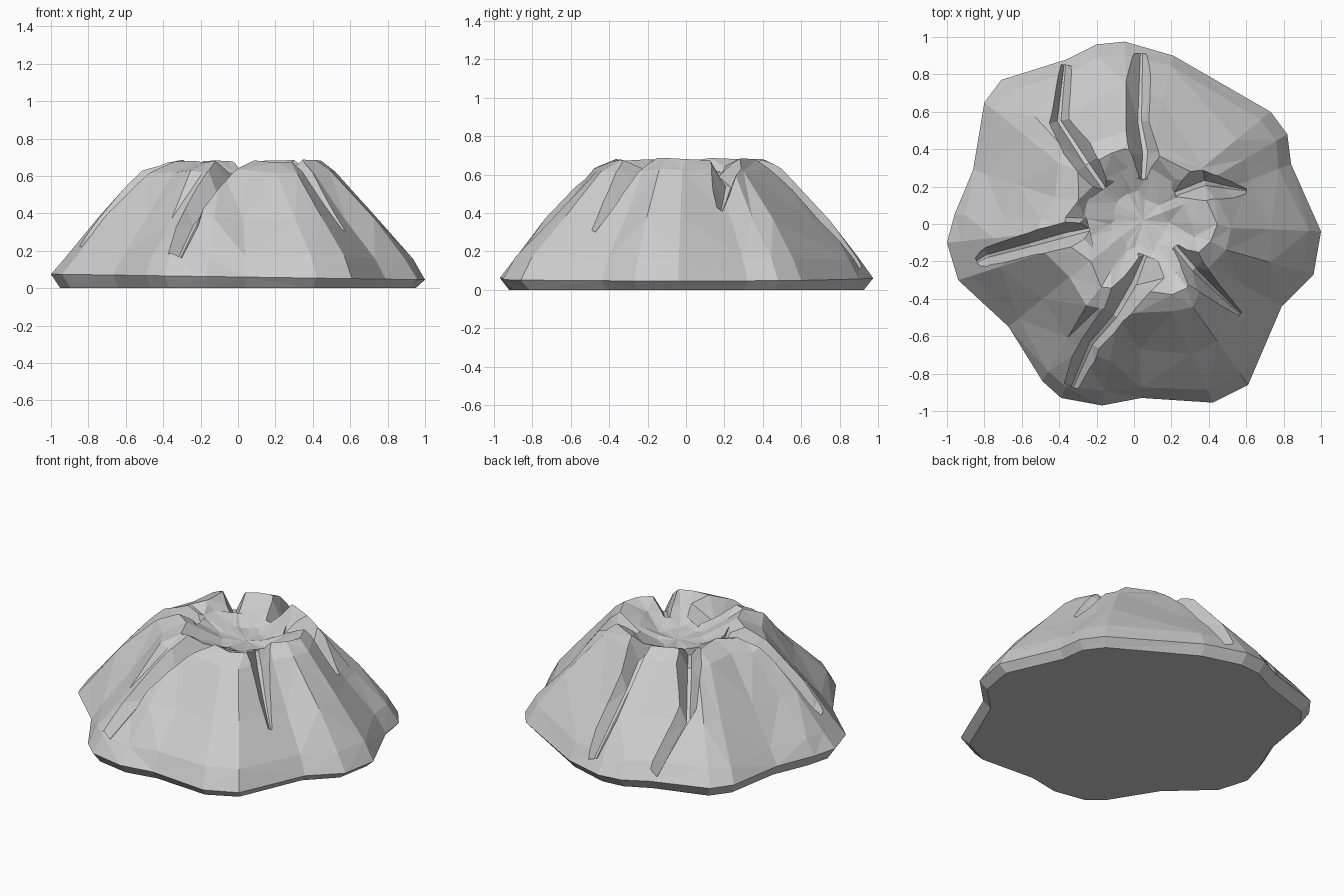
import bpy, bmesh, math, random
from mathutils import Vector

if "Cube" in bpy.data.objects:
    bpy.data.objects.remove(bpy.data.objects["Cube"])

random.seed(4)

# Foot outline seen from above, counter-clockwise
OUTLINE = [(1, -.04), (.84, .32), (.82, .48), (.73, .60), (.21, .90), (-.05, .975),
           (-.20, .96), (-.36, .88), (-.71, .77), (-.80, .65), (-.86, .29), (-.96, .05),
           (-1, -.10), (-.94, -.30), (-.67, -.55), (-.49, -.84), (-.39, -.93),
           (-.17, -.97), (.04, -.93), (.42, -.955), (.61, -.86), (.79, -.44), (.96, -.27)]
# Slope profile: share of the outline, height, radial jitter
PROFILE = [(.95, 0, 0), (1, .06, 0), (.93, .165, .01), (.74, .375, .02), (.50, .625, .02),
           (.40, .68, .02), (.30, .625, .03), (.15, .56, .02)]


def surface(x, y):
    """Height of the uncut slope at x, y."""
    n, share = len(OUTLINE), 1
    for i in range(n):
        (ax, ay), (bx, by) = OUTLINE[i], OUTLINE[(i + 1) % n]
        det = ax * by - ay * bx
        s, t = (x * by - y * bx) / det, (ax * y - ay * x) / det
        if s >= -1e-6 and t >= -1e-6:
            share = s + t
            break
    prof = PROFILE[1:] + [(0, .55, 0)]
    for (r0, z0, _), (r1, z1, _) in zip(prof, prof[1:]):
        if r1 <= share <= r0:
            return z0 + (z1 - z0) * (r0 - share) / (r0 - r1)
    return .04


def make_object(name, bm):
    bmesh.ops.recalc_face_normals(bm, faces=bm.faces)
    mesh = bpy.data.meshes.new(name)
    bm.to_mesh(mesh)
    bm.free()
    ob = bpy.data.objects.new(name, mesh)
    bpy.context.collection.objects.link(ob)
    return ob


# Cone with crater
bm = bmesh.new()
rings = []
for share, z, jit in PROFILE:
    shift = .03 if share < .45 else 0
    ring = []
    for x, y in OUTLINE:
        k = share + random.uniform(-jit, jit)
        dz = random.uniform(-.01, .01) if jit else (.015 * -x if z > 0 else 0)
        ring.append(bm.verts.new((x * k + shift, y * k + shift * .5, z + dz)))
    rings.append(ring)
n = len(OUTLINE)
for a, b in zip(rings, rings[1:]):
    for i in range(n):
        j = (i + 1) % n
        bm.faces.new((a[i], a[j], b[j], b[i]))
bm.faces.new(rings[0])
tip = bm.verts.new((.05, .02, .55))
for i in range(n):
    bm.faces.new((rings[-1][i], rings[-1][(i + 1) % n], tip))
bmesh.ops.triangulate(bm, faces=[f for f in bm.faces if len(f.verts) == 4])
volcano = make_object("volcano", bm)


def groove(name, path):
    """Cut a V channel; path points are x, y, depth, half width at the surface."""
    bm = bmesh.new()
    sections = []
    for i, (x, y, d, w) in enumerate(path):
        a, b = path[max(i - 1, 0)], path[min(i + 1, len(path) - 1)]
        t = Vector((b[0] - a[0], b[1] - a[1], 0)).normalized()
        side = Vector((-t.y, t.x, 0))
        bottom = Vector((x, y, surface(x, y) - d))
        up = Vector((0, 0, d + .15))
        wide = w * (d + .15) / d
        sections.append([bm.verts.new(p) for p in (
            bottom - side * w * .2, bottom + side * w * .2,
            bottom + up + side * wide, bottom + up - side * wide)])
    for a, b in zip(sections, sections[1:]):
        for i in range(4):
            j = (i + 1) % 4
            bm.faces.new((a[i], a[j], b[j], b[i]))
    bm.faces.new(sections[0])
    bm.faces.new(sections[-1])
    bmesh.ops.triangulate(bm, faces=bm.faces)
    cutter = make_object(name, bm)
    cutter.hide_render = True
    mod = volcano.modifiers.new(name, 'BOOLEAN')
    mod.operation, mod.solver, mod.object = 'DIFFERENCE', 'EXACT', cutter
    bpy.context.view_layer.objects.active = volcano
    bpy.ops.object.modifier_apply(modifier=name)
    bpy.data.objects.remove(cutter)


# Lava channels running down from the rim
groove("front_channel", [(.06, -.17, .03, .04), (.0, -.32, .12, .07), (-.1, -.49, .12, .06),
                         (-.23, -.64, .10, .05), (-.33, -.87, .04, .03)])
groove("front_right_channel", [(.22, -.12, .03, .05), (.32, -.24, .10, .06),
                               (.43, -.35, .09, .04), (.57, -.48, .03, .015)])
groove("right_channel", [(.22, .16, .03, .05), (.38, .22, .11, .07),
                         (.48, .20, .09, .04), (.60, .18, .03, .015)])
groove("back_channel", [(.05, .24, .03, .05), (.06, .38, .13, .07),
                        (.03, .55, .11, .05), (.04, .91, .05, .03)])
groove("back_left_channel", [(-.16, .19, .03, .05), (-.25, .32, .12, .06),
                             (-.40, .55, .11, .05), (-.37, .85, .05, .02)])
groove("left_channel", [(-.24, -.03, .03, .04), (-.37, -.06, .12, .06),
                        (-.55, -.11, .12, .05), (-.78, -.17, .10, .04), (-.84, -.20, .04, .02)])
